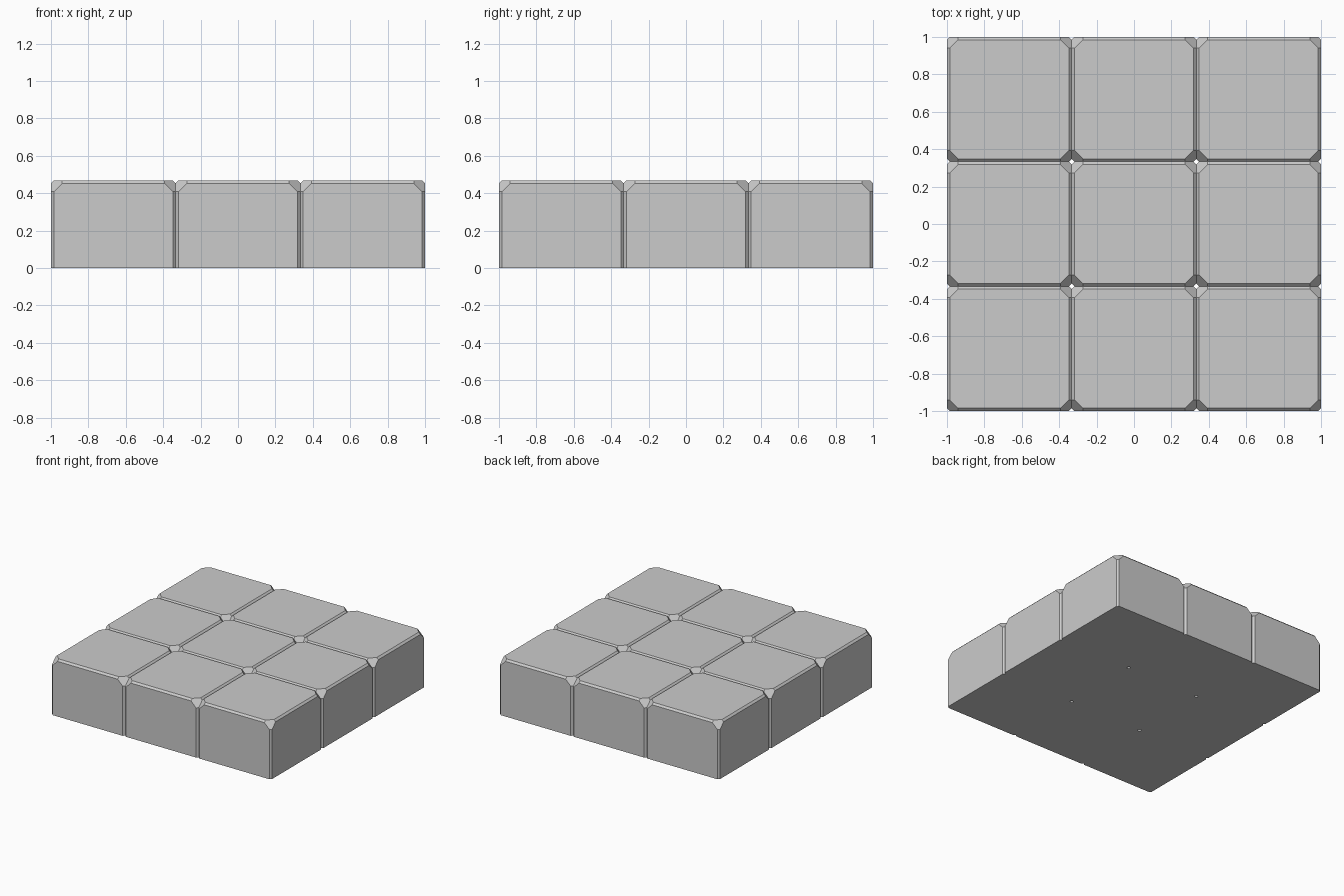
import bpy, bmesh
from itertools import permutations, product
from mathutils import Vector

if "Cube" in bpy.data.objects:
    bpy.data.objects.remove(bpy.data.objects["Cube"])

W = 2 / 3      # block width
H = 0.468      # block height
C = 0.015      # edge chamfer
K = 0.06       # corner cut reach


def add_block(bm, cx, cy):
    """One chamfered block with cut top corners and a flat base."""
    b = bmesh.new()
    for sx, sy in product((-1, 1), repeat=2):
        offsets = list(permutations((0, C, K))) + [(0, C, H), (C, 0, H)]
        for dx, dy, dz in offsets:
            b.verts.new((cx + sx * (W / 2 - dx), cy + sy * (W / 2 - dy), H - dz))
    bmesh.ops.convex_hull(b, input=b.verts[:])
    bmesh.ops.dissolve_limit(b, angle_limit=0.02, verts=b.verts[:], edges=b.edges[:])
    # drop the walls hidden between touching blocks
    hidden = [f for f in b.faces
              if any(abs(f.normal[a]) > 0.99 and
                     abs(abs(f.calc_center_median()[a]) - W / 2) < 0.001
                     for a in (0, 1))]
    bmesh.ops.delete(b, geom=hidden, context='FACES')
    tmp = bpy.data.meshes.new("block_part")
    b.to_mesh(tmp)
    b.free()
    bm.from_mesh(tmp)
    bpy.data.meshes.remove(tmp)


# three by three slab of blocks, welded along the seams
bm = bmesh.new()
for i, j in product((-1, 0, 1), repeat=2):
    add_block(bm, i * W, j * W)
bmesh.ops.remove_doubles(bm, verts=bm.verts[:], dist=0.0005)
bmesh.ops.recalc_face_normals(bm, faces=bm.faces[:])

mesh = bpy.data.meshes.new("block_slab")
bm.to_mesh(mesh)
bm.free()
slab = bpy.data.objects.new("block_slab", mesh)
bpy.context.collection.objects.link(slab)
